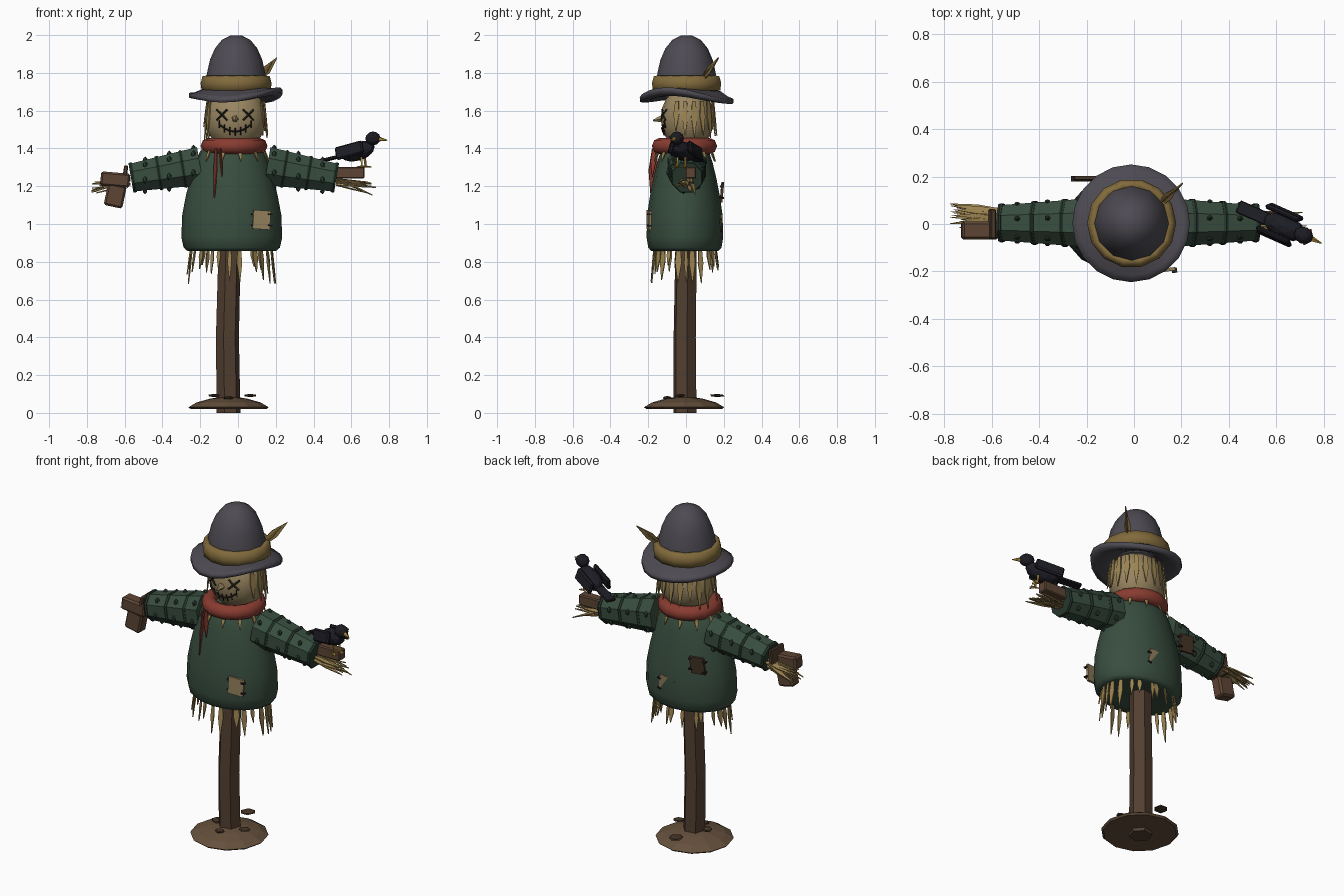
import bpy, bmesh, random
from math import sin, cos, pi, sqrt, radians, atan2
from mathutils import Vector as V, Matrix, Euler

if "Cube" in bpy.data.objects:
    bpy.data.objects.remove(bpy.data.objects["Cube"])

random.seed(4)
mats = {}
COL = dict(wood=(.085, .05, .03), earth=(.13, .08, .045), clod=(.06, .035, .02), coat=(.04, .075, .05),
           trim=(.02, .04, .028), straw=(.33, .23, .08), sack=(.32, .24, .12), red=(.25, .045, .03),
           felt=(.075, .07, .085), band=(.22, .145, .045), dark=(.02, .015, .012),
           black=(.012, .012, .018), gold=(.45, .28, .05), glove=(.11, .06, .035), tan=(.30, .22, .11))


def finish(bm, name, col, smooth=False):
    bmesh.ops.recalc_face_normals(bm, faces=bm.faces)
    me = bpy.data.meshes.new(name)
    bm.to_mesh(me)
    bm.free()
    ob = bpy.data.objects.new(name, me)
    bpy.context.collection.objects.link(ob)
    if col not in mats:
        mats[col] = bpy.data.materials.new(col)
        mats[col].diffuse_color = (*COL[col], 1)
    me.materials.append(mats[col])
    for p in me.polygons:
        p.use_smooth = smooth
    return ob


def skin(bm, rings, closed=False):
    """Join rings of points with quads; cap the ends unless the loop closes."""
    rs = [[bm.verts.new(p) for p in r] for r in rings]
    n = len(rs[0])
    for a, b in zip(rs, rs[1:] + (rs[:1] if closed else [])):
        for i in range(n):
            j = (i + 1) % n
            bm.faces.new((a[i], a[j], b[j], b[i]))
    if not closed:
        bm.faces.new(rs[0])
        bm.faces.new(rs[-1])


def lathe(name, prof, c, n, col, sx=1, sy=1, smooth=True, closed=False, wave=None):
    bm = bmesh.new()
    skin(bm, [[(c[0] + r * sx * cos(2 * pi * i / n), c[1] + r * sy * sin(2 * pi * i / n),
                z + (wave(r, 2 * pi * i / n) if wave else 0)) for i in range(n)]
              for r, z in prof], closed)
    return finish(bm, name, col, smooth)


def add_tube(bm, pts, n, rot=0.0):
    """pts: (x, y, z, radius) along a near straight path."""
    q = (V(pts[-1][:3]) - V(pts[0][:3])).to_track_quat('Z', 'Y')
    skin(bm, [[V(p[:3]) + q @ V((p[3] * cos(rot + 2 * pi * i / n), p[3] * sin(rot + 2 * pi * i / n), 0))
               for i in range(n)] for p in pts])


def tubes(name, paths, n, col, rot=0.0):
    bm = bmesh.new()
    for p in paths:
        add_tube(bm, p, n, rot)
    return finish(bm, name, col)


def blades(name, items, col):
    """Thin tapering straws: (start, end, width, facing direction)."""
    bm = bmesh.new()
    for a, b, w, nrm in items:
        a, b, nrm = V(a), V(b), V(nrm).normalized()
        s = (b - a).cross(nrm).normalized() * w / 2
        t = nrm * .003
        skin(bm, [[p + s * k + t, p - s * k + t, p - s * k - t, p + s * k - t]
                  for p, k in ((a, .6), (a.lerp(b, .45), 1), (b, .06))])
    return finish(bm, name, col)


def boxes(name, items, col, bevel=0.0):
    """items: (centre, size, rotation in degrees)."""
    bm = bmesh.new()
    for c, s, r in items:
        m = Matrix.LocRotScale(V(c), Euler([radians(a) for a in r]), V(s))
        bmesh.ops.create_cube(bm, size=1, matrix=m)
    if bevel:
        bmesh.ops.bevel(bm, geom=bm.edges[:], offset=bevel, segments=1, affect='EDGES')
    return finish(bm, name, col)


def blobs(name, items, col, sub=1, smooth=False):
    bm = bmesh.new()
    for c, s, r in items:
        m = Matrix.LocRotScale(V(c), Euler([radians(a) for a in r]), V(s))
        bmesh.ops.create_icosphere(bm, subdivisions=sub, radius=1, matrix=m)
    return finish(bm, name, col, smooth)


# Base mound, clods and post
lathe('mound', [(.20, .02), (.212, .03), (.17, .055), (.10, .075), (.04, .085)], (-.05, -.01), 12,
      'earth', smooth=False)
blobs('clods', [((.065, -.03, .092), (.037, .028, .009), (0, 0, 20)), ((-.125, -.02, .092), (.037, .03, .009), (0, 0, -30)),
                ((-.05, .165, .092), (.045, .04, .009), (0, 0, 50)), ((-.05, -.1, .08), (.03, .025, .01), (0, 0, 10))], 'clod')
tubes('post', [[(-.05, -.005, 0, .064), (-.056, -.007, .4, .062), (-.045, 0, .85, .06), (-.04, 0, 1.4, .055)]],
      6, 'wood', .25)

# Coat body
lathe('coat', [(.17, .875), (.235, .858), (.255, .875), (.267, .93), (.262, 1.05), (.243, 1.15), (.22, 1.24),
               (.195, 1.32), (.17, 1.38), (.13, 1.42)], (-.033, -.006), 16, 'coat', sy=.76)

# Sleeves with raised bands and small tufts
for side, x0, x1 in ((-1, -.20, -.565), (1, .155, .52)):
    nm = 'left' if side < 0 else 'right'

    def at(t, k=1.0):
        return (x0 + (x1 - x0) * t, .005, 1.307 - .062 * t, (.11 - .03 * t) * k)
    tubes(nm + '_sleeve', [[at(0), at(.35), at(.7), at(1)]], 8, 'coat', pi / 8)
    tubes(nm + '_sleeve_bands', [[at(t - .025, k), at(t, k + .05), at(t + .025, k)]
                                 for t, k in ((.25, 1.02), (.6, 1.04), (.98, 1.05))], 8, 'trim', pi / 8)
    tufts = []
    for t in (.1, .45, .8):
        x, y, z, r = at(t)
        for i in range(6):
            a = i * pi / 3 + t * 3
            tufts.append(((x, y + r * .95 * cos(a), z + r * .95 * sin(a)), (.014, .012, .02), (0, 0, 0)))
    blobs(nm + '_sleeve_tufts', tufts, 'trim')

# Crossbar end, glove and cuff
boxes('crossbar_end', [((.59, .025, 1.272), (.16, .058, .062), (0, 0, 0))], 'glove', .006)
boxes('glove', [((-.65, -.028, 1.235), (.155, .075, .075), (0, 5, 0)),
                ((-.65, -.025, 1.15), (.10, .07, .12), (0, 12, 0))], 'glove', .01)
boxes('glove_cuff', [((-.60, 0, 1.25), (.022, .125, .12), (0, 8, 0))], 'wood', .005)

# Straw at the hands
for nm, s, xs, yc, zc in (('left', -1, -.57, .035, 1.235), ('right', 1, .52, 0, 1.225)):
    items = []
    for i in range(13):
        a = (i - 6) / 6
        ln = random.uniform(.15, .21)
        items.append(((xs, yc + a * .025, zc + random.uniform(-.03, .02)),
                      (xs + s * ln, yc + a * .05, zc - random.uniform(.0, .075)), .022, (0, .3 * a, 1)))
    blades(nm + '_hand_straw', items, 'straw')

# Straw hanging from the hem, the collar and the head
hem, collar, hair = [], [], []
for i in range(24):
    a = 2 * pi * (i + random.uniform(-.3, .3)) / 24
    d = V((cos(a), sin(a) * .76, 0))
    p = V((-.035, -.006, .88)) + d * .215
    hem.append((p, p + d * .02 - V((0, 0, random.uniform(.09, .2))), random.uniform(.02, .036), d))
for i in range(12):
    a = 2 * pi * (i + .4) / 12
    d = V((cos(a), sin(a) * .85, 0))
    p = V((-.025, -.006, 1.40)) + d * .165
    collar.append((p, p + d * .03 - V((0, 0, .07)), .02, d))
for i in range(13):
    a = radians(-25 + 230 * i / 12)
    d = V((cos(a), sin(a) * .9, 0))
    p = V((-.012, .01, 1.65)) + d * .152
    hair.append((p, p + d * .018 - V((0, 0, random.uniform(.13, .21))), .032, d))
blades('hem_straw', hem, 'straw')
blades('collar_straw', collar, 'straw')
blades('hair_straw', hair, 'straw')

# Patches with stitches
for nm, c, rot, col in (('front_patch', (.125, -.195, 1.022), (0, 4, 8), 'tan'),
                        ('back_patch', (0, .18, .995), (-4, -8, 0), 'tan'),
                        ('shoulder_patch', (-.21, .19, 1.168), (-5, 6, 0), 'clod')):
    boxes(nm, [(c, (.092, .014, .10), rot)], col)
    boxes(nm + '_stitches', [((c[0] + sx * .045, c[1], c[2] + dz), (.022, .022, .008), rot)
                             for sx in (-1, 1) for dz in (-.03, .03)], 'dark')

# Scarf and its tail
lathe('scarf', [(.135 + .042 * cos(k * pi / 4), 1.413 + .043 * sin(k * pi / 4)) for k in range(8)],
      (-.021, -.008), 14, 'red', closed=True)
blades('scarf_tail', [((-.115, -.165, 1.40), (-.125, -.185, 1.14), .05, (1, .35, 0)),
                      ((-.095, -.168, 1.40), (-.085, -.178, 1.25), .03, (1, -.4, 0))], 'red')

# Sack head and stitched face
hc, hr = V((-.012, .008, 1.56)), V((.163, .142, .17))
bm = bmesh.new()
bmesh.ops.create_uvsphere(bm, u_segments=16, v_segments=10, radius=1, matrix=Matrix.LocRotScale(hc, None, hr))
finish(bm, 'head', 'sack', True)


def face(x, z, r=.005):
    u = 1 - ((x - hc.x) / hr.x) ** 2 - ((z - hc.z) / hr.z) ** 2
    return (x, hc.y - hr.y * sqrt(max(u, .02)) - .002, z, r)


strokes = []
for ex in (-.085, .055):
    for s in (-1, 1):
        strokes.append([face(ex - .028, 1.578 - s * .028), face(ex, 1.578, .006), face(ex + .028, 1.578 + s * .028)])
mx = [-.10 + .17 * i / 6 for i in range(7)]
mz = [1.488 + 5.5 * (x + .015) ** 2 for x in mx]
for i in range(7):
    strokes.append([face(mx[i], mz[i] - .02, .004), face(mx[i], mz[i] + .02, .004)])
    if i < 6:
        strokes.append([face(mx[i], mz[i]), face(mx[i + 1], mz[i + 1])])
tubes('face_stitches', strokes, 4, 'dark')
tubes('nose', [[(-.015, -.12, 1.558, .022), (-.018, -.175, 1.548, .004)]], 5, 'tan')

# Hat: wavy brim, crown, band and feather
def wave(r, a):
    k = max(0, (r - .15) / .10)
    return k * (.022 * cos(2 * a + .6) + .014 * cos(a + .9) - .006 * sin(3 * a))


lathe('hat_brim', [(.12, 1.715), (.18, 1.71), (.22, 1.69), (.248, 1.685), (.247, 1.66), (.21, 1.655), (.16, 1.675), (.12, 1.68)],
      (-.012, .003), 20, 'felt', closed=True, wave=wave)
lathe('hat_crown', [(.17, 1.68), (.163, 1.75), (.152, 1.81), (.138, 1.87), (.112, 1.93), (.075, 1.975), (.03, 1.998)],
      (-.010, .003), 12, 'felt')
lathe('hat_band', [(.155, 1.70), (.183, 1.708), (.188, 1.745), (.178, 1.782), (.15, 1.787)],
      (-.010, .003), 14, 'band', closed=True)
blades('hat_feather', [((.11, .085, 1.765), (.205, .172, 1.88), .045, (.5, -.8, .2)),
                       ((.11, .085, 1.765), (.185, .155, 1.86), .035, (.3, .3, -.8))], 'band')

# Crow on the arm, turned a little to the front
yaw = -24
cx = V((.625, -.008, 1.385))
Q = Matrix.Rotation(radians(yaw), 3, 'Z')


def B(x, y, z):
    return cx + Q @ V((x, y, z))


blobs('crow_body', [(B(.01, 0, 0), (.10, .05, .05), (0, -16, yaw))], 'black', 2)
boxes('crow_wings', [(B(-.015, s * .055, .005), (.16, .022, .07), (s * 12, -14, yaw)) for s in (-1, 1)], 'black', .008)
boxes('crow_tail', [(B(-.13, 0, -.035), (.15, .055, .016), (0, -12, yaw))], 'black', .004)
blobs('crow_head', [(B(.098, 0, .068), (.042, .036, .037), (0, 0, yaw))], 'black', 2)
tubes('crow_beak', [[(*B(.125, 0, .066), .015), (*B(.182, 0, .058), .002)]], 5, 'gold')
blobs('crow_eyes', [(B(.115, s * .031, .077), (.007, .007, .007), (0, 0, 0)) for s in (-1, 1)], 'red')
legs = []
for s in (-1, 1):
    legs.append([(*B(.04, s * .022, -.03), .007), (*B(.045, s * .024, -.083), .006)])
    for a in (-.5, 0, .5, pi):
        legs.append([(*B(.045, s * .024, -.08), .005),
                     (*B(.045 + .03 * cos(a), s * .024 + .03 * sin(a), -.083), .003)])
tubes('crow_legs', legs, 4, 'gold')

for m in bpy.data.materials:
    if m.users and not m.is_grease_pencil:
        m.use_nodes = True
        m.node_tree.nodes["Principled BSDF"].inputs["Base Color"].default_value = m.diffuse_color
